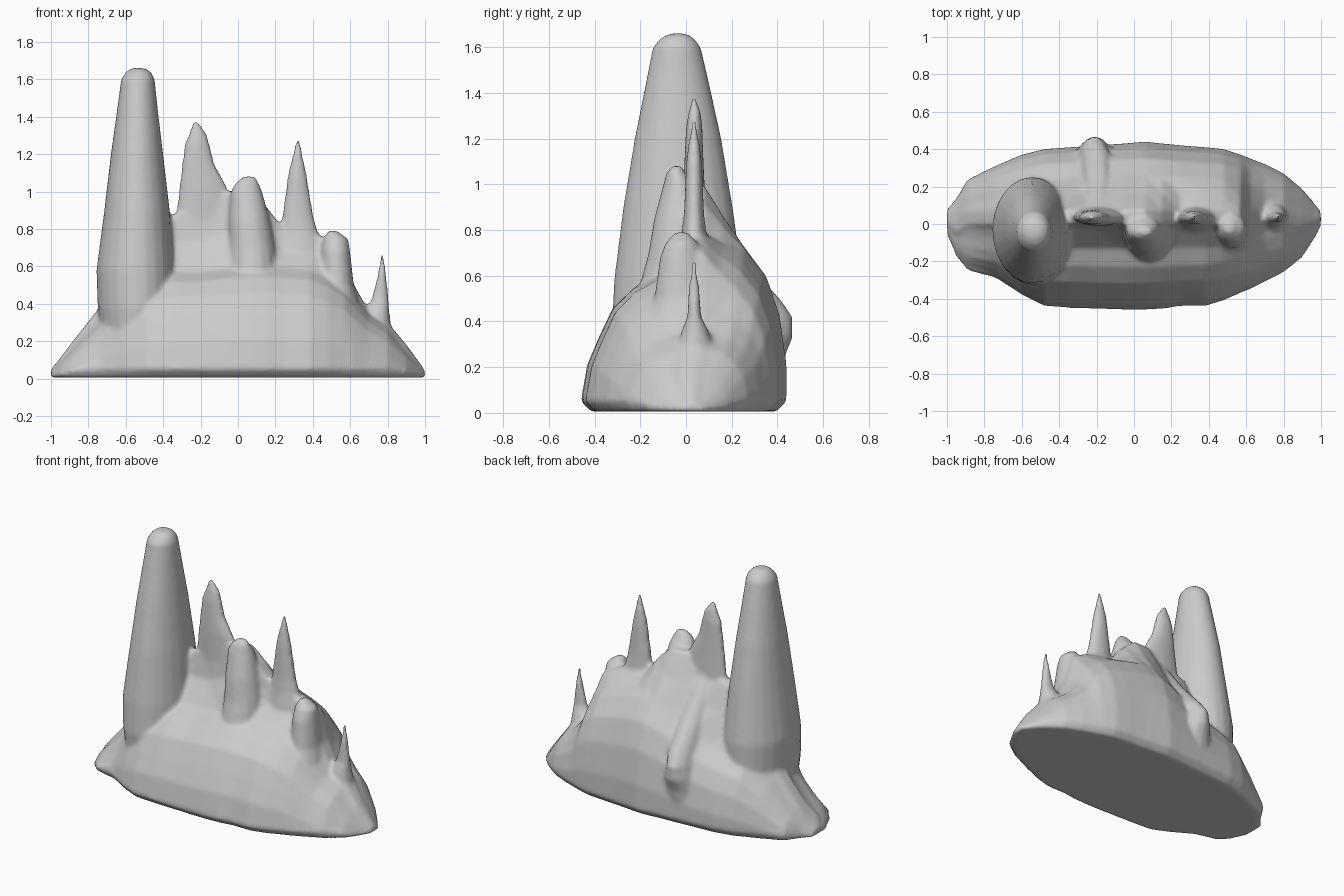
import bpy, bmesh, math

parts = []


def loft(name, rings):
    """Closed skin through rings of equal point count."""
    bm = bmesh.new()
    rows = [[bm.verts.new(p) for p in r] for r in rings]
    n = len(rows[0])
    for a, b in zip(rows, rows[1:]):
        for i in range(n):
            j = (i + 1) % n
            bm.faces.new((a[i], a[j], b[j], b[i]))
    bm.faces.new(rows[0][::-1])
    bm.faces.new(rows[-1])
    bmesh.ops.triangulate(bm, faces=bm.faces[:])
    bmesh.ops.recalc_face_normals(bm, faces=bm.faces[:])
    me = bpy.data.meshes.new(name)
    bm.to_mesh(me)
    bm.free()
    ob = bpy.data.objects.new(name, me)
    bpy.context.collection.objects.link(ob)
    parts.append(ob)
    return ob


def stack(name, levels, sides=16):
    """Elliptic rings given as z, xmin, xmax, ymin, ymax."""
    rings = []
    for z, x0, x1, y0, y1 in levels:
        rings.append([((x0 + x1) / 2 + (x1 - x0) / 2 * math.cos(2 * math.pi * i / sides),
                       (y0 + y1) / 2 + (y1 - y0) / 2 * math.sin(2 * math.pi * i / sides), z)
                      for i in range(sides)])
    return loft(name, rings)


# Mound: cross-sections along x (x, front y, back y, shelf z, ridge z, back shoulder z)
stations = [
    (-1.0, -.06, .08, .04, .05, .04), (-.95, -.18, .14, .09, .11, .09),
    (-.89, -.25, .24, .15, .19, .15), (-.74, -.29, .31, .30, .38, .32),
    (-.60, -.38, .37, .45, .60, .45), (-.48, -.44, .40, .53, .75, .48),
    (-.34, -.45, .41, .57, .88, .52), (-.20, -.455, .42, .57, .88, .60),
    (-.05, -.46, .43, .59, 1.0, .68), (.06, -.46, .44, .60, 1.0, .72),
    (.15, -.455, .43, .60, .92, .72), (.25, -.44, .42, .59, .79, .70),
    (.38, -.44, .41, .58, .78, .66), (.48, -.41, .40, .54, .75, .62),
    (.57, -.37, .37, .48, .70, .54), (.62, -.35, .35, .42, .50, .42),
    (.70, -.31, .32, .33, .36, .33), (.80, -.26, .27, .26, .30, .26),
    (.90, -.18, .19, .14, .18, .14), (.96, -.09, .12, .07, .10, .07),
    (1.0, -.02, .07, .03, .045, .03)]


def section(x, f, b, s, r, k):
    c = .03 if abs(x) < .9 else (f + b) / 2
    w = min(1, (b - f) / .5)
    lo = min(.05, s * .3)
    pts = [(f * .9, 0.005), (f, lo), (f * .94, s * .35), (f * .83, s * .55),
           (f * .7, s * .76), (f * .5, s * .91), (f * .28, s),
           (c - .055 * w, (s + r) / 2), (c - .03 * w, r), (c + .045 * w, r),
           (b * .35 + .01, (r + k) / 2), (b * .57 + .01, k), (b * .8, k * .83),
           (b * .93, k * .6), (b, k * .3), (b, lo), (b * .9, 0.005)]
    return [(x, y, z) for y, z in pts]


loft("mound", [section(*st) for st in stations])

# Tall rounded tower
stack("tower", [(.1, -.72, -.34, -.30, .24), (.38, -.75, -.33, -.325, .25),
                (.58, -.757, -.335, -.315, .25), (.9, -.715, -.365, -.275, .205),
                (1.2, -.68, -.40, -.225, .155), (1.45, -.645, -.43, -.175, .10),
                (1.6, -.625, -.445, -.145, .065), (1.64, -.60, -.465, -.11, .035),
                (1.66, -.57, -.50, -.07, 0)], 24)

# Thin blade-like spikes along the ridge
stack("tall_spike", [(.6, -.36, .02, -.04, .12), (.85, -.335, -.02, -.01, .09),
                     (1.03, -.315, -.06, -.01, .08), (1.15, -.30, -.125, -.005, .075),
                     (1.25, -.287, -.15, 0, .072), (1.31, -.262, -.168, .01, .065),
                     (1.375, -.24, -.215, .025, .045)])
stack("middle_spike", [(.6, .19, .47, -.06, .13), (.78, .225, .43, -.02, .09),
                       (.87, .235, .405, -.01, .08), (1.1, .267, .367, 0, .07),
                       (1.18, .287, .349, .01, .06), (1.275, .312, .33, .025, .045)], 12)
stack("small_spike", [(.2, .65, .83, -.06, .14), (.36, .685, .81, -.02, .10),
                      (.42, .71, .808, .005, .068), (.53, .74, .797, .01, .06),
                      (.60, .754, .787, .017, .053), (.665, .763, .78, .025, .045)], 12)

# Rounded peaks on the front of the ridge
stack("central_peak", [(.5, -.06, .22, -.22, .12), (.7, -.05, .20, -.165, .10),
                       (.85, -.05, .17, -.14, .08), (1.0, -.04, .13, -.10, .04),
                       (1.05, -.01, .11, -.085, 0), (1.08, .03, .09, -.06, -.02)])
stack("right_knob", [(.3, .42, .68, -.22, .14), (.5, .44, .62, -.14, .10),
                     (.68, .445, .60, -.115, .07), (.745, .455, .59, -.09, .05),
                     (.79, .48, .53, -.05, .01)])

# Buttress bulging out of the back
stack("back_buttress", [(.08, -.36, -.06, .2, .41), (.25, -.34, -.08, .2, .435),
                        (.33, -.32, -.10, .15, .468), (.42, -.30, -.12, .1, .468),
                        (.49, -.29, -.10, .05, .42), (.68, -.27, -.10, 0, .25),
                        (.9, -.24, -.12, 0, .08)])

# Fuse every part into one weathered rock
bpy.ops.object.select_all(action='DESELECT')
for ob in parts:
    ob.select_set(True)
bpy.context.view_layer.objects.active = parts[0]
bpy.ops.object.join()
rock = bpy.context.view_layer.objects.active
rock.name = "rock_formation"
rm = rock.modifiers.new("fuse", 'REMESH')
rm.mode = 'VOXEL'
rm.voxel_size = .014
rm.use_smooth_shade = True
sm = rock.modifiers.new("weather", 'SMOOTH')
sm.factor = .5
sm.iterations = 5
